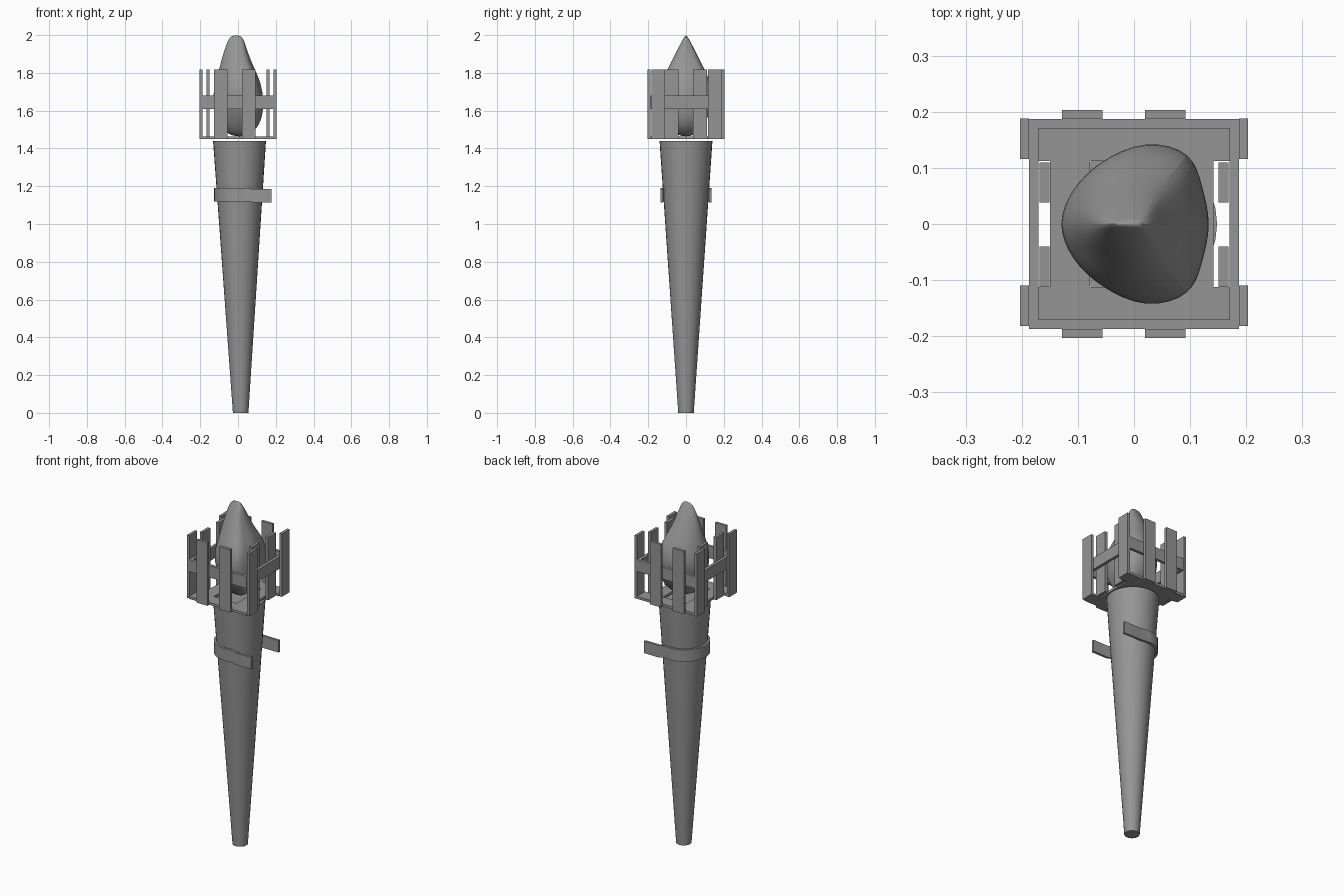
import bpy, bmesh, math

if "Cube" in bpy.data.objects:
    bpy.data.objects.remove(bpy.data.objects["Cube"])

# Dark grey surface shared by all parts
grey = bpy.data.materials.new("dark_grey")
grey.diffuse_color = (0.3, 0.3, 0.3, 1)
grey.use_nodes = True
grey.node_tree.nodes["Principled BSDF"].inputs["Base Color"].default_value = grey.diffuse_color


def make_object(name, bm):
    bmesh.ops.recalc_face_normals(bm, faces=bm.faces)
    me = bpy.data.meshes.new(name)
    bm.to_mesh(me)
    bm.free()
    me.materials.append(grey)
    ob = bpy.data.objects.new(name, me)
    bpy.context.collection.objects.link(ob)
    return ob


def smooth(ob, angle=40):
    bpy.ops.object.select_all(action='DESELECT')
    ob.select_set(True)
    bpy.context.view_layer.objects.active = ob
    bpy.ops.object.shade_smooth_by_angle(angle=math.radians(angle))


def box(name, x0, x1, y0, y1, z0, z1):
    bm = bmesh.new()
    bmesh.ops.create_cube(bm, size=1)
    for v in bm.verts:
        v.co.x = x1 if v.co.x > 0 else x0
        v.co.y = y1 if v.co.y > 0 else y0
        v.co.z = z1 if v.co.z > 0 else z0
    return make_object(name, bm)


CX = 0.008

# Tapered handle, leaning very slightly
bm = bmesh.new()
bmesh.ops.create_cone(bm, cap_ends=True, segments=32, radius1=0.041, radius2=0.14, depth=1.44)
bmesh.ops.translate(bm, verts=bm.verts, vec=(CX, 0, 0.72))
for v in bm.verts:
    if v.co.z < 0.5:
        v.co.x += 0.006
smooth(make_object("handle", bm))

# Strap wrapped round the -x side with two loose straight ends
path = [(0.178, -0.128, -0.005), (0.08, -0.129, -0.005), (0.05, -0.124, 0)]
for i in range(17):
    a = math.radians(-90 - 180 * i / 16)
    path.append((CX + 0.128 * math.cos(a), 0.128 * math.sin(a), 0))
path += [(0.05, 0.124, 0), (0.08, 0.129, -0.005), (0.178, 0.128, -0.005)]
bm = bmesh.new()
rings = []
for i, (x, y, dz) in enumerate(path):
    p, q = path[max(i - 1, 0)], path[min(i + 1, len(path) - 1)]
    tx, ty = q[0] - p[0], q[1] - p[1]
    n = math.hypot(tx, ty)
    nx, ny = ty / n * 0.007, -tx / n * 0.007
    rings.append([bm.verts.new((x + s * nx, y + s * ny, z + dz))
                  for s, z in ((-1, 1.12), (1, 1.12), (1, 1.19), (-1, 1.19))])
for r, s in zip(rings, rings[1:]):
    for k in range(4):
        bm.faces.new((r[k], r[(k + 1) % 4], s[(k + 1) % 4], s[k]))
bm.faces.new(rings[0])
bm.faces.new(rings[-1])
smooth(make_object("strap", bm))

# Basket floor boards
ZB, ZT, E, T = 1.45, 1.818, 0.187, 0.017
for s, side in ((-1, "front"), (1, "back")):
    lo, hi = sorted((s * 0.112, s * E))
    box("floor_board_" + side, -E, E, lo, hi, ZB, ZB + 0.014)
box("floor_board_left", -0.15, -0.078, -0.112, 0.112, ZB, ZB + 0.014)
box("floor_board_right", 0.07, 0.142, -0.112, 0.112, ZB, ZB + 0.014)

# Square rail and upright slats
for s in (-1, 1):
    lo, hi = sorted((s * (E - T), s * E))
    box("rail_y", -E, E, lo, hi, 1.61, 1.68)
    box("rail_x", lo, hi, -E + T, E - T, 1.61, 1.68)
    lo, hi = sorted((s * E, s * (E + 0.016)))
    for x in (-0.128, 0.02):
        box("slat_y", x, x + 0.072, lo, hi, ZB, ZT)
    for y in (-0.182, 0.116):
        box("slat_outer", lo, hi, y, y + 0.072, ZB, ZT)
    lo, hi = sorted((s * 0.151, s * 0.168))
    for y in (-0.112, 0.038):
        box("slat_inner", lo, hi, y, y + 0.072, ZB, ZT)

# Flame: stacked uneven rings (z, x left, x right, half width y), smoothed
levels = [(1.462, -0.04, 0.05, 0.04), (1.51, -0.095, 0.115, 0.09),
          (1.59, -0.125, 0.14, 0.14), (1.68, -0.145, 0.14, 0.158),
          (1.76, -0.125, 0.125, 0.138), (1.84, -0.1, 0.082, 0.092),
          (1.91, -0.08, 0.054, 0.056), (1.97, -0.058, 0.036, 0.022),
          (2.0, -0.035, 0.015, 0.004)]
outline = [(1, 0), (0.85, 0.45), (0.78, 0.85), (0.15, 1), (-0.45, 0.74), (-0.8, 0.42),
           (-1, 0), (-0.8, -0.42), (-0.45, -0.74), (0.15, -1), (0.78, -0.85), (0.85, -0.45)]
bm = bmesh.new()
rings = []
for i, (z, xl, xr, hy) in enumerate(levels):
    c, h = (xl + xr) / 2, (xr - xl) / 2
    ring = []
    for k, (u, v) in enumerate(outline):
        # gentle lumps that change from ring to ring
        lump = 1 + (0.05 * math.sin(2.1 * i + 3.1 * k) if k % 6 and 0 < i < 7 else 0)
        ring.append(bm.verts.new((c + h * u * lump, hy * v * lump, z)))
    rings.append(ring)
for r, s in zip(rings, rings[1:]):
    for k in range(12):
        j = (k + 1) % 12
        bm.faces.new((r[k], r[j], s[j], s[k]))
bm.faces.new(rings[0])
bm.faces.new(rings[-1])
flame = make_object("flame", bm)
smooth(flame, 60)
sub = flame.modifiers.new("round", 'SUBSURF')
sub.levels = sub.render_levels = 2
